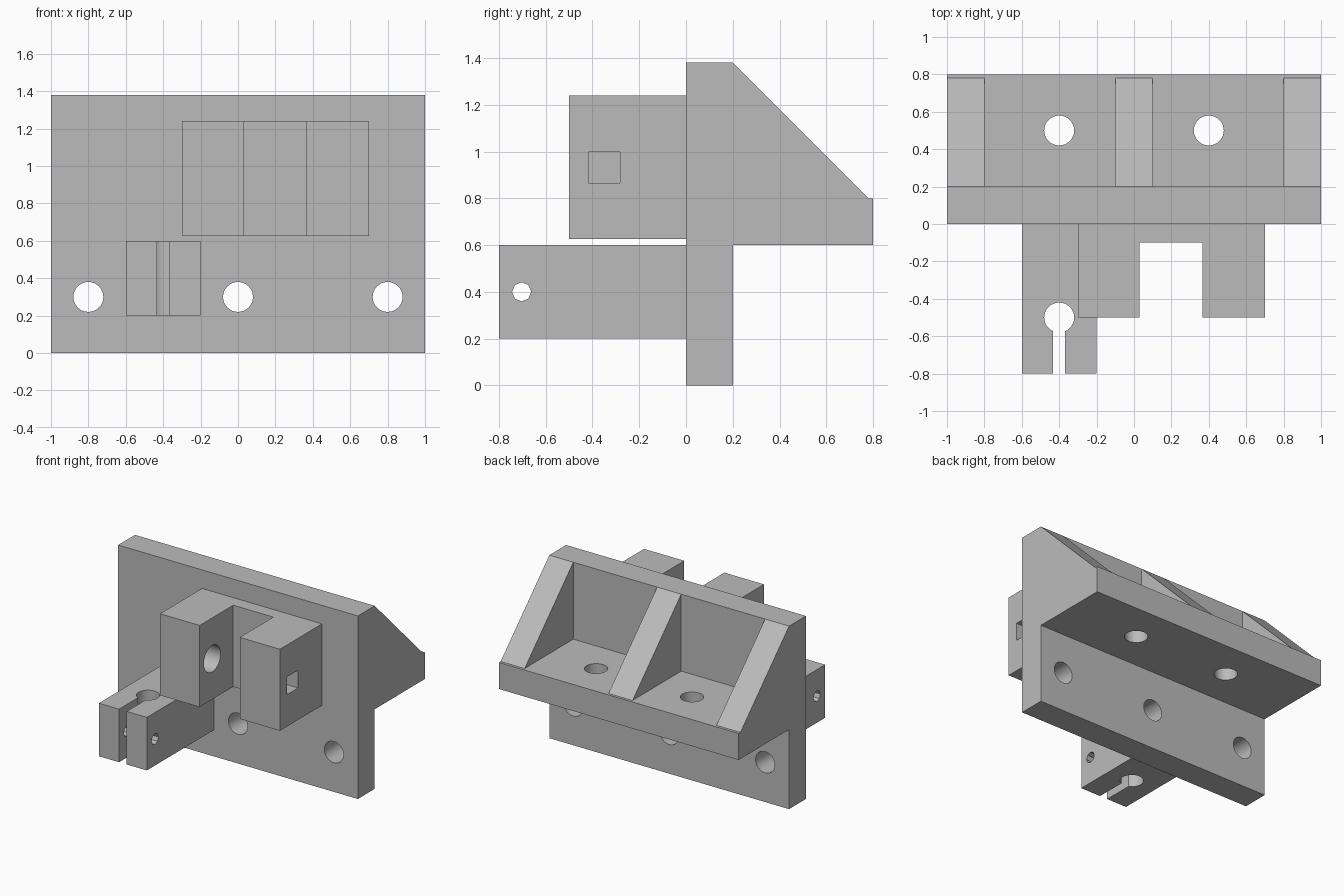
import bpy, bmesh, math
from mathutils import Matrix, Vector

cube = bpy.data.objects.get("Cube")
if cube:
    bpy.data.objects.remove(cube, do_unlink=True)

grey = bpy.data.materials.new("plain grey")
grey.use_nodes = True
colour = (0.5, 0.5, 0.5, 1)
grey.diffuse_color = colour
grey.node_tree.nodes["Principled BSDF"].inputs["Base Color"].default_value = colour


def to_object(name, bm):
    bmesh.ops.recalc_face_normals(bm, faces=bm.faces)
    mesh = bpy.data.meshes.new(name)
    bm.to_mesh(mesh)
    bm.free()
    mesh.materials.append(grey)
    obj = bpy.data.objects.new(name, mesh)
    bpy.context.collection.objects.link(obj)
    return obj


def extrude(name, points, axis, low, high):
    """Prism from a flat outline: (y, z) along X, or (x, y) along Z."""
    bm = bmesh.new()
    place = (lambda a, b: (low, a, b)) if axis == "X" else (lambda a, b: (a, b, low))
    face = bm.faces.new([bm.verts.new(place(a, b)) for a, b in points])
    grown = bmesh.ops.extrude_face_region(bm, geom=[face])["geom"]
    step = Vector((high - low, 0, 0)) if axis == "X" else Vector((0, 0, high - low))
    bmesh.ops.translate(bm, vec=step, verts=[g for g in grown if isinstance(g, bmesh.types.BMVert)])
    return to_object(name, bm)


def rod(centre, axis, radius, length, sides=32):
    """Round cutter."""
    turn = {"X": Matrix.Rotation(math.pi / 2, 4, "Y"),
            "Y": Matrix.Rotation(math.pi / 2, 4, "X"),
            "Z": Matrix.Identity(4)}[axis]
    bm = bmesh.new()
    bmesh.ops.create_cone(bm, cap_ends=True, segments=sides, radius1=radius, radius2=radius,
                          depth=length, matrix=Matrix.Translation(centre) @ turn)
    return to_object("hole_cutter", bm)


def block(centre, size):
    """Box cutter."""
    bm = bmesh.new()
    bmesh.ops.create_cube(bm, size=1, matrix=Matrix.Translation(centre) @ Matrix.Diagonal((*size, 1)))
    return to_object("box_cutter", bm)


def cut(obj, cutters):
    bpy.context.view_layer.objects.active = obj
    for cutter in cutters:
        cutter.hide_render = True
        mod = obj.modifiers.new("cut", "BOOLEAN")
        mod.operation, mod.solver, mod.object = "DIFFERENCE", "EXACT", cutter
        bpy.ops.object.modifier_apply(modifier=mod.name)
        bpy.data.objects.remove(cutter, do_unlink=True)


# Back plate and shelf, one T-shaped profile
body = extrude("plate_and_shelf", [(0, 0), (0.2, 0), (0.2, 0.6), (0.8, 0.6), (0.8, 0.8),
                                   (0.2, 0.8), (0.2, 1.38), (0, 1.38)], "X", -1, 1)
cut(body, [rod((x, 0.1, 0.3), "Y", 0.08, 0.6) for x in (-0.8, 0, 0.8)]
    + [rod((x, 0.5, 0.7), "Z", 0.08, 0.6) for x in (-0.4, 0.4)])

# Sloping ribs on the shelf
for name, x in (("right_rib", -0.9), ("middle_rib", 0), ("left_rib", 0.9)):
    extrude(name, [(0.2, 0.8), (0.78, 0.8), (0.2, 1.38)], "X", x - 0.1, x + 0.1)

# Forked bracket with square outer pockets and round inner pockets
fork = extrude("fork_bracket", [(-0.3, 0), (-0.3, -0.5), (0.03, -0.5), (0.03, -0.1),
                                (0.365, -0.1), (0.365, -0.5), (0.7, -0.5), (0.7, 0)],
               "Z", 0.625, 1.24)
y, z = -0.35, 0.932
cut(fork, [block((x, y, z), (0.26, 0.134, 0.134)) for x in (-0.3, 0.7)]
    + [rod((x, y, z), "X", 0.1, 0.26) for x in (0.03, 0.365)])

# Split clamp with vertical bore, slot and cross bolt hole
clamp = extrude("split_clamp", [(-0.6, -0.8), (-0.2, -0.8), (-0.2, 0), (-0.6, 0)], "Z", 0.2, 0.6)
cut(clamp, [rod((-0.4, -0.5, 0.4), "Z", 0.08, 0.8),
            block((-0.4, -0.7, 0.4), (0.064, 0.4, 0.8)),
            rod((-0.4, -0.703, 0.4), "X", 0.041, 0.8, 8)])

# Smooth the round walls, keep the edges sharp
for obj in (body, fork, clamp):
    bpy.ops.object.select_all(action="DESELECT")
    obj.select_set(True)
    bpy.context.view_layer.objects.active = obj
    bpy.ops.object.shade_smooth_by_angle(angle=math.radians(30))
